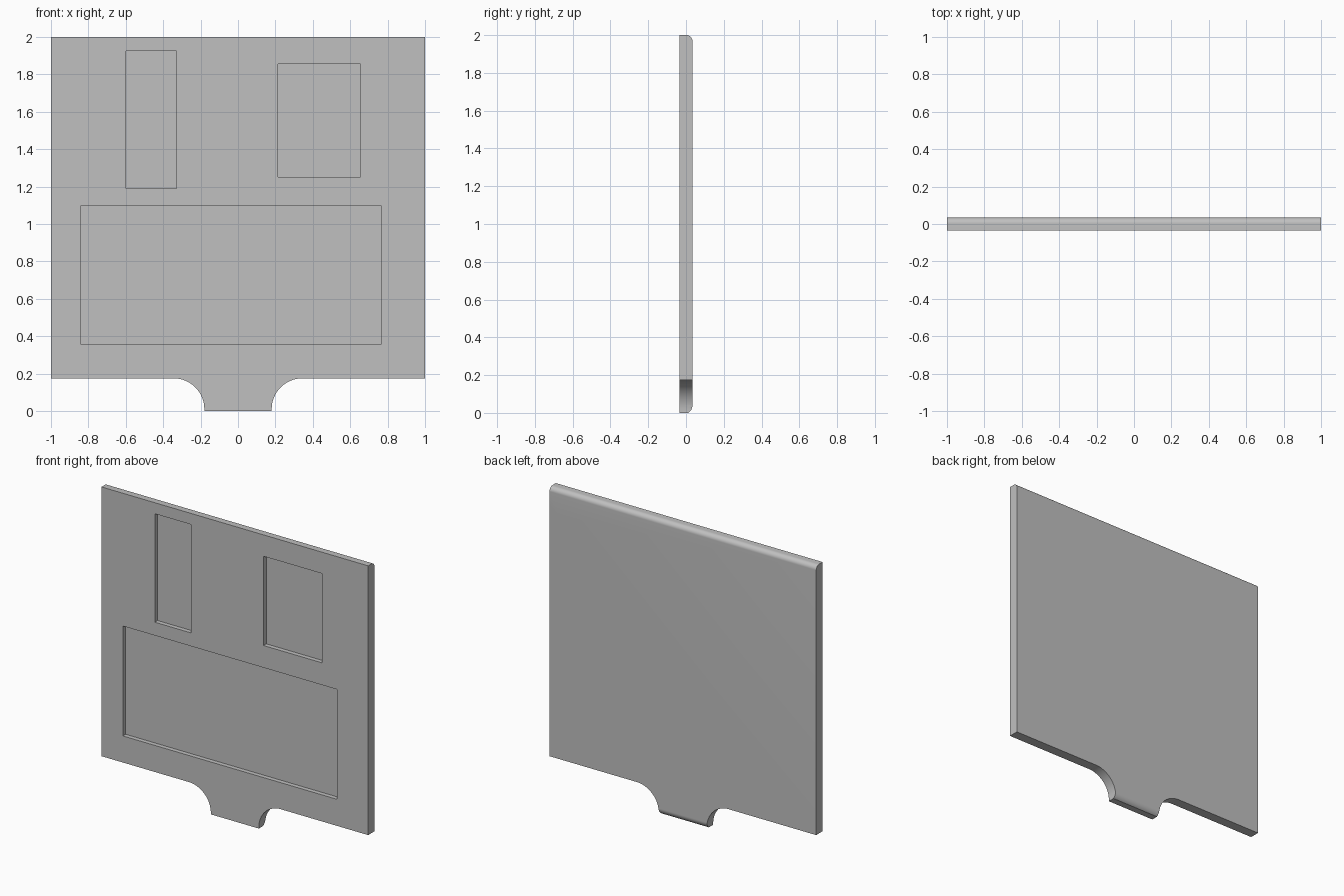
import bpy, bmesh
from math import sin, cos, pi, radians, acos
from mathutils import Vector

cube = bpy.data.objects.get("Cube")
if cube:
    bpy.data.objects.remove(cube, do_unlink=True)

HALF = 0.034          # half thickness of the panel
SHOULDER = 0.175      # height of the panel's lower edge
TAB = 0.18            # half width of the tab
FILLET = 0.165        # radius of the concave corners beside the tab
POCKET = 0.03         # depth of the front recesses

grey = bpy.data.materials.new("plain_grey")
grey.use_nodes = True
colour = (0.53, 0.53, 0.53, 1)
grey.diffuse_color = colour
grey.node_tree.nodes["Principled BSDF"].inputs["Base Color"].default_value = colour


def prism(name, outline, offset):
    """Extrude a closed outline of points along an offset vector."""
    bm = bmesh.new()
    face = bm.faces.new([bm.verts.new(p) for p in outline])
    grown = bmesh.ops.extrude_face_region(bm, geom=[face])["geom"]
    moved = [v for v in grown if isinstance(v, bmesh.types.BMVert)]
    bmesh.ops.translate(bm, verts=moved, vec=Vector(offset))
    bmesh.ops.recalc_face_normals(bm, faces=bm.faces)
    mesh = bpy.data.meshes.new(name)
    bm.to_mesh(mesh)
    bm.free()
    mesh.materials.append(grey)
    obj = bpy.data.objects.new(name, mesh)
    bpy.context.collection.objects.link(obj)
    return obj


def arc(cu, cv, radius, start, end, steps):
    return [(cu + radius * cos(start + (end - start) * i / steps),
             cv + radius * sin(start + (end - start) * i / steps))
            for i in range(steps + 1)]


def carve(target, cutter, operation):
    """Apply a boolean and discard the cutter."""
    cutter.hide_render = True
    mod = target.modifiers.new("carve", "BOOLEAN")
    mod.operation = operation
    mod.solver = "EXACT"
    mod.object = cutter
    bpy.context.view_layer.objects.active = target
    bpy.ops.object.modifier_apply(modifier=mod.name)
    bpy.data.objects.remove(cutter, do_unlink=True)


# Panel outline with a tab below, mirrored left to right
right_half = [(TAB, 0)] + arc(TAB + FILLET, SHOULDER - FILLET, FILLET, pi, pi / 2, 16)
right_half += [(1, SHOULDER), (1, 2)]
outline = right_half + [(-x, z) for x, z in reversed(right_half)]
panel = prism("panel", [(x, -HALF, z) for x, z in outline], (0, 2 * HALF, 0))

# Side section with a rounded top back edge and a rounded tab heel
top_round, heel, heel_run = 0.031, 0.047, 0.022
sweep = acos(1 - heel_run / heel)
section = [(-HALF, 0)]
section += arc(HALF - heel, heel * sin(sweep), heel, -sweep, 0, 8)
section += arc(HALF - top_round, 2 - top_round, top_round, 0, pi / 2, 10)
section += [(-HALF, 2)]
carve(panel, prism("section_cutter", [(-1.1, y, z) for y, z in section], (2.2, 0, 0)),
      "INTERSECT")

# Shallow rectangular recesses in the front: left, right, bottom, top
recesses = [(-0.60, -0.33, 1.19, 1.925),
            (0.215, 0.655, 1.25, 1.855),
            (-0.84, 0.765, 0.355, 1.10)]
for x0, x1, z0, z1 in recesses:
    corners = [(x0, z0), (x1, z0), (x1, z1), (x0, z1)]
    cutter = prism("recess_cutter", [(x, -0.1, z) for x, z in corners],
                   (0, 0.1 - HALF + POCKET, 0))
    carve(panel, cutter, "DIFFERENCE")

# Smooth the rounds, keep the edges crisp
bpy.ops.object.select_all(action="DESELECT")
panel.select_set(True)
bpy.context.view_layer.objects.active = panel
bpy.ops.object.shade_smooth_by_angle(angle=radians(25))
